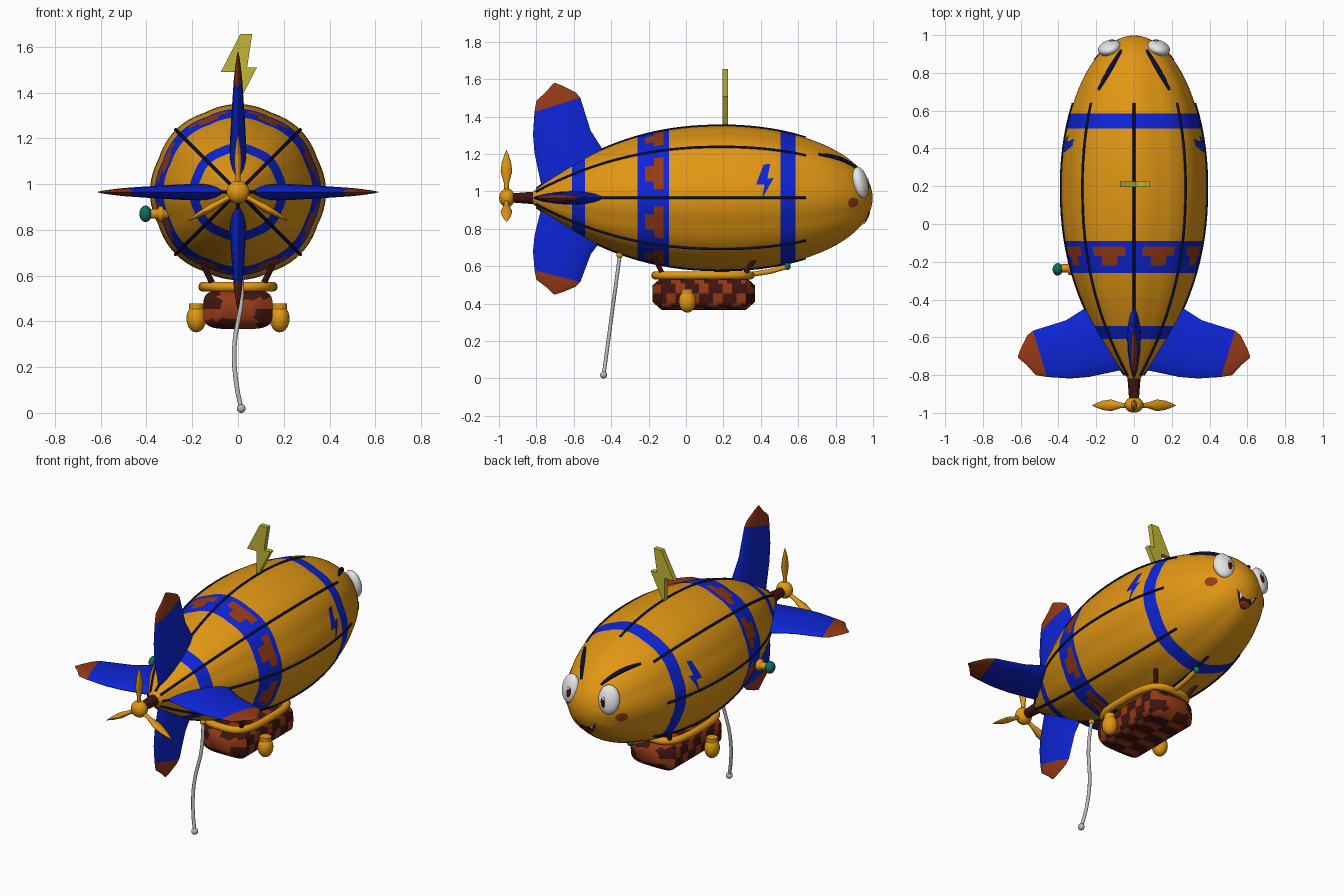
import bpy, bmesh
from math import sin, cos, pi, radians, sqrt, hypot
from mathutils import Vector

if "Cube" in bpy.data.objects:
    bpy.data.objects.remove(bpy.data.objects["Cube"])

AXIS_Z = 0.965


def material(name, r, g, b):
    m = bpy.data.materials.new(name)
    m.diffuse_color = (r, g, b, 1)
    m.use_nodes = True
    m.node_tree.nodes["Principled BSDF"].inputs["Base Color"].default_value = (r, g, b, 1)
    return m


ORANGE = material("golden_orange", 0.76, 0.31, 0.007)
BLUE = material("bright_blue", 0.004, 0.018, 0.68)
RUST = material("rust", 0.3, 0.042, 0.008)
BROWN = material("dark_brown", 0.05, 0.007, 0.005)
NAVY = material("dark_navy", 0.003, 0.004, 0.035)
WHITE = material("white", 0.85, 0.85, 0.85)
GREY = material("light_grey", 0.5, 0.5, 0.5)
TEAL = material("teal", 0.005, 0.16, 0.12)
YELLOW = material("bolt_yellow", 0.55, 0.47, 0.035)


def finish(name, bm, mats, smooth=True):
    mesh = bpy.data.meshes.new(name)
    bm.to_mesh(mesh)
    bm.free()
    for m in mats:
        mesh.materials.append(m)
    ob = bpy.data.objects.new(name, mesh)
    bpy.context.collection.objects.link(ob)
    if smooth:
        bpy.ops.object.select_all(action="DESELECT")
        ob.select_set(True)
        bpy.context.view_layer.objects.active = ob
        bpy.ops.object.shade_smooth_by_angle(angle=radians(50))
    return ob


def loft(name, rings, mats, rule=lambda i, j: 0, smooth=True):
    """Skin closed rings of points, with flat end caps."""
    bm = bmesh.new()
    rows = [[bm.verts.new(p) for p in ring] for ring in rings]
    n = len(rows[0])
    for i in range(len(rows) - 1):
        for j in range(n):
            k = (j + 1) % n
            f = bm.faces.new((rows[i][j], rows[i][k], rows[i + 1][k], rows[i + 1][j]))
            f.material_index = rule(i, j)
    bm.faces.new(rows[0]).material_index = rule(0, 0)
    bm.faces.new(rows[-1]).material_index = rule(len(rows) - 2, 0)
    bmesh.ops.recalc_face_normals(bm, faces=bm.faces[:])
    return finish(name, bm, mats, smooth)


def tube(name, pts, r, mat, taper=None, closed=False):
    cu = bpy.data.curves.new(name, "CURVE")
    cu.dimensions = "3D"
    cu.bevel_depth, cu.bevel_resolution, cu.use_fill_caps = r, 3, True
    sp = cu.splines.new("POLY")
    sp.points.add(len(pts) - 1)
    for i, p in enumerate(pts):
        sp.points[i].co = (*p, 1)
        sp.points[i].radius = taper[i] if taper else 1
    sp.use_cyclic_u = closed
    cu.materials.append(mat)
    ob = bpy.data.objects.new(name, cu)
    bpy.context.collection.objects.link(ob)


def ball(name, loc, radii, mat, rot=(0, 0, 0)):
    bpy.ops.mesh.primitive_uv_sphere_add(segments=24, ring_count=14, location=loc, rotation=rot)
    ob = bpy.context.object
    ob.name, ob.scale = name, radii
    ob.data.materials.append(mat)
    bpy.ops.object.shade_smooth()


# Envelope surface: blunt elliptical nose, tapering tail, eight shallow lobes
def radius(y):
    if y > 0.2:
        return 0.385 * sqrt(max(0, 1 - ((y - 0.2) / 0.798) ** 2))
    return 0.385 * (1 - ((0.2 - y) / 1.06) ** 2.25)


def surface(y, a, off=0.0):
    r = radius(y) * (0.978 + 0.022 * abs(cos(4 * a))) + off
    return Vector((r * cos(a), y, AXIS_Z + r * sin(a)))


def nose(x, z, off=0.006):
    return Vector((x, 0.2 + 0.798 * sqrt(1 - (hypot(x, z - AXIS_Z) / 0.385) ** 2) + off, z))


def decal(name, outline, mapping, mat):
    """Thin painted patch: flat outline, subdivided, then wrapped on the envelope."""
    bm = bmesh.new()
    bm.faces.new([bm.verts.new((u, v, 0)) for u, v in outline])
    bmesh.ops.triangulate(bm, faces=bm.faces[:])
    bmesh.ops.subdivide_edges(bm, edges=bm.edges[:], cuts=3, use_grid_fill=True)
    for v in bm.verts:
        v.co = mapping(v.co.x, v.co.y)
    bm.normal_update()
    for f in bm.faces:
        if f.normal.dot(f.calc_center_median() - Vector((0, 0.3, AXIS_Z))) < 0:
            f.normal_flip()
    finish(name, bm, [mat])


# Envelope with painted bands and patches
SEG = 96
edges = [-0.61, -0.54, -0.26, -0.22, -0.17, -0.12, -0.09, 0.505, 0.585]
ys = [-0.83 + 0.05 * i for i in range(21)] + [0.2 + 0.7975 * sin(pi / 2 * i / 20) for i in range(1, 21)]
ys = sorted(edges + [y for y in ys if all(abs(y - e) > 0.012 for e in edges)])


def paint(i, j):
    y = (ys[i] + ys[i + 1]) / 2
    off = abs((j + 0.5) * 360 / SEG % 45 - 22.5)
    if (-0.17 < y < -0.12 and off < 15) or (-0.22 < y < -0.17 and off < 8):
        return 2
    return int(-0.61 < y < -0.54 or -0.26 < y < -0.09 or 0.505 < y < 0.585)


loft("envelope", [[surface(y, 2 * pi * j / SEG) for j in range(SEG)] for y in ys],
     [ORANGE, BLUE, RUST], paint)
for k in range(8):
    tube(f"seam_{k}", [surface(-0.8 + 0.06 * i, k * pi / 4, 0.001) for i in range(25)], 0.007, NAVY)

# Fins and propeller blades share one lofted builder
# section: front distance, front y, back distance, back y, half thickness
FIN = [(0.20, -0.41, 0.05, -0.77, 0.038), (0.25, -0.44, 0.24, -0.81, 0.034),
       (0.36, -0.51, 0.34, -0.818, 0.028), (0.535, -0.565, 0.46, -0.81, 0.018),
       (0.565, -0.59, 0.52, -0.80, 0.013), (0.60, -0.66, 0.57, -0.745, 0.007),
       (0.615, -0.70, 0.612, -0.71, 0.001)]
BLADE = [(d, -0.96 + w, d, -0.96 - w, t) for d, w, t in
         [(0.03, 0.012, 0.012), (0.08, 0.014, 0.012), (0.14, 0.031, 0.017),
          (0.19, 0.025, 0.012), (0.23, 0.012, 0.006), (0.255, 0.001, 0.001)]]


def vane(name, sections, angle, size, mats, rule):
    ca, sa = cos(angle), sin(angle)
    rings = []
    for df, yf, db, yb, t in sections:
        ring = []
        for j in range(16):
            p = 2 * pi * j / 16
            u = (1 + cos(p)) / 2
            d, y = size * (db + (df - db) * u), yb + (yf - yb) * u
            w = t * sin(p) * abs(sin(p)) ** 0.3
            ring.append((d * ca - w * sa, y, AXIS_Z + d * sa + w * ca))
        rings.append(ring)
    loft(name, rings, mats, rule)


for k, side in enumerate(["left", "top", "right", "bottom"]):
    vane(f"{side}_fin", FIN, k * pi / 2, 0.84 if side == "bottom" else 1,
         [BLUE, RUST], lambda i, j: int(i >= 3))
for k in range(3):
    vane(f"propeller_blade_{k}", BLADE, pi / 2 + k * 2 * pi / 3, 1, [ORANGE], lambda i, j: 0)
ball("propeller_hub", (0, -0.957, AXIS_Z), (0.05, 0.042, 0.05), ORANGE)
tube("propeller_shaft", [(0, -0.94, AXIS_Z), (0, -0.80, AXIS_Z)], 0.036, BROWN, [0.7, 1])

# Roof bolt and painted side bolts
bolt = [(0.01, 1.655), (0.062, 1.655), (0.04, 1.51), (0.083, 1.51), (-0.01, 1.33), (-0.01, 1.49), (-0.075, 1.49)]
loft("roof_bolt", [[(x, y, z) for x, z in bolt] for y in (0.195, 0.225)], [YELLOW], smooth=False)
mini = [(0.415, 0.50), (0.45, 0.52), (0.435, 0.28), (0.47, 0.30), (0.405, -0.02), (0.42, 0.19), (0.375, 0.19)]
for side, s in (("left", 1), ("right", -1)):
    def wrap(y, a, s=s):
        p = surface(y, a, 0.005)
        return Vector((p.x * s, p.y, p.z))

    def mirror(pts, s=s):
        return [(p[0] * s, p[1], p[2]) for p in pts]

    decal(f"{side}_painted_bolt", mini, wrap, BLUE)
    # Face details
    circle = [2 * pi * i / 20 for i in range(20)]
    decal(f"{side}_cheek", [(0.895 + 0.028 * cos(t), -0.13 + 0.14 * sin(t)) for t in circle], wrap, RUST)
    brow = [surface(0.71 + 0.21 * i / 10, radians(51 + 15 * i / 10), 0.004) for i in range(11)]
    tube(f"{side}_brow", mirror(brow), 0.013, NAVY, [0.5 + 0.5 * sin(pi * i / 10) for i in range(11)])
    ball(f"{side}_eye", (s * 0.13, 0.932, 1.047), (0.062, 0.038, 0.085), WHITE, (radians(12), 0, -s * radians(18)))
    ball(f"{side}_pupil", (s * 0.122, 0.962, 1.045), (0.024, 0.012, 0.04), BROWN, (radians(12), 0, -s * radians(18)))
    ball(f"{side}_eye_glint", (s * 0.118, 0.97, 1.063), (0.008, 0.006, 0.01), WHITE)
    decal(f"{side}_tooth", [(s * 0.058, 0.892), (s * 0.03, 0.873), (s * 0.042, 0.853)],
          lambda x, z: nose(x, z, 0.009), WHITE)
    # Engine pods and gondola struts
    ball(f"{side}_engine_pod", (s * 0.182, 0.007, 0.412), (0.043, 0.046, 0.06), ORANGE)
    tube(f"{side}_pod_cap", [(s * 0.182, 0.007, 0.445), (s * 0.182, 0.007, 0.478)], 0.033, ORANGE)
    tube(f"{side}_pod_arm", [(s * 0.1, 0.007, 0.43), (s * 0.17, 0.007, 0.43)], 0.015, BROWN)
    for end, y0, y1 in (("rear", -0.12, -0.17), ("nose", 0.31, 0.37)):
        tube(f"{side}_{end}_strut", mirror([(0.105, y0, 0.55), (0.15, y1, 0.645)]), 0.013, BROWN)

xs = [-0.075 + 0.015 * i for i in range(11)]
upper = [(x, 0.865 + 7 * x * x) for x in xs]
lower = [(x, 0.812 + 16.4 * x * x) for x in xs[1:-1]]
decal("mouth", upper + lower[::-1], nose, BROWN)
decal("tongue", [(0.035 * cos(t), 0.836 + 0.014 * sin(t)) for t in circle],
      lambda x, z: nose(x, z, 0.009), RUST)


# Gondola: soft box with tapered ends and jagged patches
def power(v, e):
    return abs(v) ** e * (1 if v > 0 else -1)


def car_ring(y):
    end = min(y + 0.18, 0.37 - y)
    s = min(1, 0.5 + 0.5 * end / 0.05)
    return [(0.152 * s * power(cos(t), 0.5), y, 0.453 + 0.087 * s * power(sin(t), 0.5))
            for t in [2 * pi * j / 32 for j in range(32)]]


loft("gondola", [car_ring(-0.18 + 0.55 * i / 22) for i in range(23)], [BROWN, RUST],
     lambda i, j: int((i + (0, 1, 3, 2)[j // 2 % 4]) % 5 < 2))
rail = [(0.152 * power(cos(t), 0.6), 0.09 + 0.255 * power(sin(t), 0.6), 0.551)
        for t in [2 * pi * (j + 0.5) / 40 for j in range(40)]]
tube("gondola_rail", rail, 0.022, ORANGE, closed=True)
tube("nose_pipe", [(0, 0.33, 0.553), (0, 0.45, 0.572), (0, 0.54, 0.598)], 0.014, ORANGE)
ball("pipe_tip", (0, 0.542, 0.6), (0.018, 0.018, 0.02), TEAL)

# Side valve with knob
tube("side_valve", [(x, -0.235, 0.87) for x in (-0.29, -0.325, -0.33, -0.345, -0.35, -0.385)],
     0.022, ORANGE, [1, 1, 1.6, 1.6, 1, 1])
ball("valve_knob", (-0.404, -0.24, 0.87), (0.027, 0.033, 0.036), TEAL)

# Hanging mooring cable
sway = [0.012, 0.016, 0.017, 0.012, 0.0, -0.012, -0.017, -0.016, -0.010, 0.0, 0.014]
tube("mooring_cable", [(x, -0.355 - 0.0085 * i, 0.65 - 0.063 * i) for i, x in enumerate(sway)], 0.01, GREY)
ball("cable_end", (0.014, -0.44, 0.019), (0.019, 0.019, 0.019), GREY)
ball("cable_mount", (0.01, -0.355, 0.658), (0.017, 0.017, 0.017), ORANGE)
